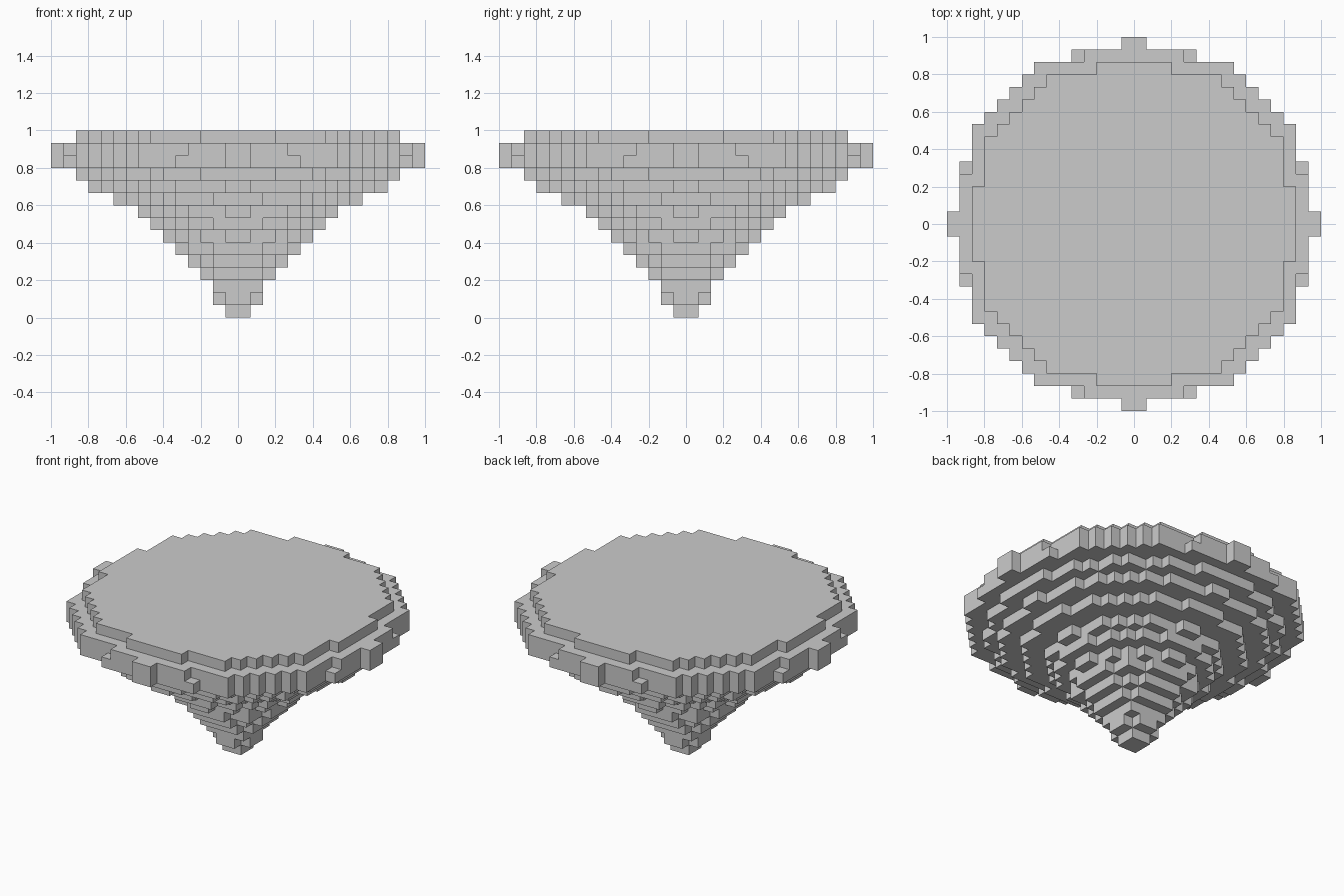
import bpy, bmesh
from mathutils import Vector

if "Cube" in bpy.data.objects:
    bpy.data.objects.remove(bpy.data.objects["Cube"])

V = 1 / 15  # block size: 30 blocks wide, 15 layers tall


def disc(radius):
    """Blocks whose centres fall inside a circle."""
    n = range(-16, 16)
    return {(i, j) for i in n for j in n
            if (i + .5) ** 2 + (j + .5) ** 2 <= radius ** 2}


def stepped(corners):
    """Round slab outlined by (x, y) step corners, mirrored to four quadrants."""
    n = range(-16, 16)
    return {(i, j) for i in n for j in n
            if any(abs(i + .5) < a and abs(j + .5) < b for a, b in corners)}


# tapering underside, one radius per layer
radii = [1, 1.8, 2.3, 3.2, 4.1, 4.95, 5.6, 6.8, 7.6, 9.7, 11.55, 12.8]
layers = [disc(r) for r in radii]

# wide rim of two layers, then the inset top slab
edge = [(8, 13), (9, 12), (10, 11), (11, 10), (12, 9), (13, 8), (15, 1), (1, 15)]
layers.append(stepped(edge + [(5, 14), (14, 5)]))
layers.append(stepped(edge + [(4, 14), (14, 4)]))
layers.append(stepped([(3, 13), (7, 12), (8, 11), (9, 10),
                       (10, 9), (11, 8), (12, 7), (13, 3)]))
solid = {(i, j, k) for k, cells in enumerate(layers) for i, j in cells}


def build(name, first, last):
    """Make the exposed block faces of a range of layers, flats merged."""
    bm = bmesh.new()
    for c in sorted(c for c in solid if first <= c[2] <= last):
        for axis in range(3):
            for side in (0, 1):
                nb = list(c)
                nb[axis] += 2 * side - 1
                if tuple(nb) in solid:
                    continue
                u, w = (axis + 1) % 3, (axis + 2) % 3
                quad = []
                for du, dw in ((0, 0), (1, 0), (1, 1), (0, 1)):
                    p = Vector(c)
                    p[axis] += side
                    p[u] += du
                    p[w] += dw
                    quad.append(bm.verts.new(p * V))
                bm.faces.new(quad if side else quad[::-1])
    bmesh.ops.remove_doubles(bm, verts=bm.verts, dist=1e-4)
    bmesh.ops.dissolve_limit(bm, angle_limit=.01, verts=bm.verts, edges=bm.edges)
    mesh = bpy.data.meshes.new(name)
    bm.to_mesh(mesh)
    bm.free()
    bpy.context.collection.objects.link(bpy.data.objects.new(name, mesh))


build("rock_underside", 0, 11)
build("island_rim", 12, 13)
build("top_slab", 14, 14)
